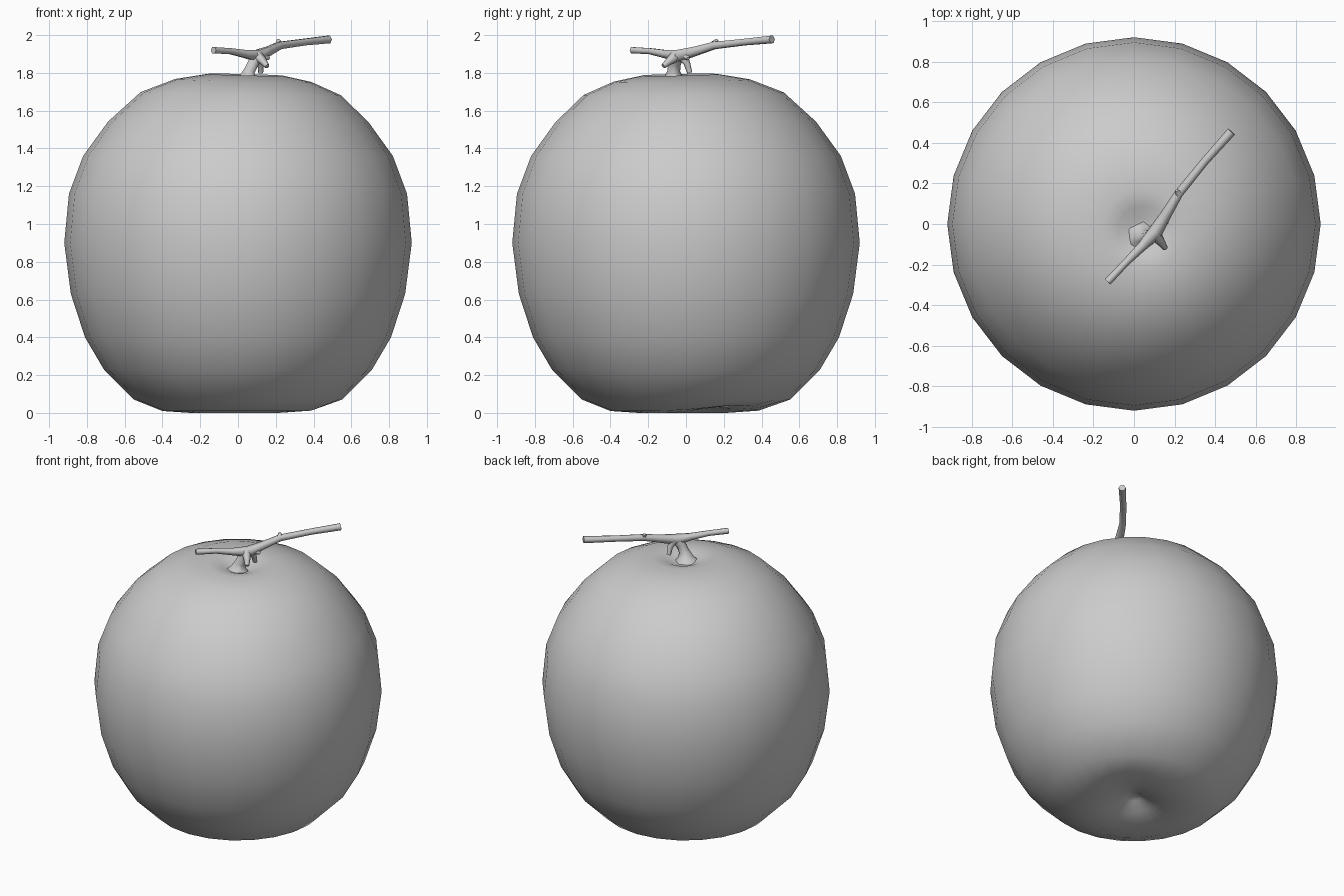
import bpy
import bmesh
import math

cube = bpy.data.objects.get("Cube")
if cube:
    bpy.data.objects.remove(cube, do_unlink=True)

GREY = (0.6, 0.6, 0.6, 1.0)
mat = bpy.data.materials.new("plain grey")
mat.use_nodes = True
mat.diffuse_color = GREY
mat.node_tree.nodes["Principled BSDF"].inputs["Base Color"].default_value = GREY


def link(name, data):
    obj = bpy.data.objects.new(name, data)
    bpy.context.collection.objects.link(obj)
    data.materials.append(mat)
    bpy.ops.object.select_all(action="DESELECT")
    obj.select_set(True)
    bpy.context.view_layer.objects.active = obj
    return obj


# Fruit body: a lathed profile with a dimple at each pole
PROFILE = [(0, 0.10), (0.05, 0.08), (0.12, 0.035), (0.25, 0.0), (0.40, 0.01),
           (0.55, 0.07), (0.71, 0.23), (0.81, 0.40), (0.885, 0.63),
           (0.92, 0.90), (0.895, 1.16), (0.82, 1.36), (0.69, 1.54),
           (0.53, 1.69), (0.36, 1.76), (0.20, 1.79), (0.12, 1.775),
           (0.06, 1.75), (0, 1.745)]
SIDES = 24
bm = bmesh.new()
rings = []
for r, z in PROFILE:
    top = max(0.0, (z - 1.5) / 0.3)
    dx, dy = 0.05 * top * (1 - r), -0.04 * top * (1 - r)
    if r == 0:
        rings.append([bm.verts.new((dx, dy, z))])
        continue
    ring = []
    for i in range(SIDES):
        a = 2 * math.pi * i / SIDES
        x, y = r * math.cos(a), r * math.sin(a)
        h = z - 0.025 * top * x + 0.02 * top * y      # slightly tilted crown
        if z < 0.05:                                  # shallow notch under the base
            h += 0.03 * max(0.0, math.cos(a - math.pi / 4)) ** 4
        ring.append(bm.verts.new((x + dx, y + dy, h)))
    rings.append(ring)
for lo, hi in zip(rings, rings[1:]):
    for i in range(SIDES):
        j = (i + 1) % SIDES
        if len(lo) == 1:
            bm.faces.new((lo[0], hi[j], hi[i]))
        elif len(hi) == 1:
            bm.faces.new((lo[i], lo[j], hi[0]))
        else:
            bm.faces.new((lo[i], lo[j], hi[j], hi[i]))
bmesh.ops.recalc_face_normals(bm, faces=bm.faces)
mesh = bpy.data.meshes.new("fruit_body")
bm.to_mesh(mesh)
bm.free()
link("fruit_body", mesh)
bpy.ops.object.shade_smooth()


def twig(name, points):
    """Tapered six-sided tube through (x, y, z, radius) points."""
    curve = bpy.data.curves.new(name, "CURVE")
    curve.dimensions = "3D"
    curve.bevel_depth = 1.0
    curve.bevel_resolution = 1
    curve.use_fill_caps = True
    spline = curve.splines.new("POLY")
    spline.points.add(len(points) - 1)
    for p, (x, y, z, r) in zip(spline.points, points):
        p.co = (x, y, z, 1)
        p.radius = r
    link(name, curve)
    bpy.ops.object.convert(target="MESH")
    bpy.ops.object.shade_smooth_by_angle(angle=math.radians(65))


# Cross branch, the stalk that carries it, and broken stubs
twig("branch", [(-0.13, -0.285, 1.92, 0.019), (-0.04, -0.19, 1.915, 0.018),
                (0.04, -0.11, 1.90, 0.024), (0.105, -0.04, 1.89, 0.036),
                (0.16, 0.05, 1.915, 0.027), (0.22, 0.15, 1.945, 0.022),
                (0.35, 0.31, 1.963, 0.020), (0.48, 0.455, 1.977, 0.023)])
twig("stalk", [(0.045, -0.065, 1.735, 0.09), (0.05, -0.065, 1.775, 0.05),
               (0.06, -0.065, 1.81, 0.034), (0.08, -0.06, 1.85, 0.033),
               (0.105, -0.045, 1.89, 0.036)])
twig("front_stub", [(0.10, -0.05, 1.89, 0.034), (0.13, -0.085, 1.865, 0.022),
                    (0.155, -0.12, 1.835, 0.013)])
twig("back_stub", [(0.11, -0.02, 1.89, 0.03), (0.12, 0.005, 1.85, 0.018),
                   (0.12, 0.02, 1.80, 0.014)])
twig("branch_knot", [(0.13, 0.0, 1.895, 0.026), (0.165, 0.01, 1.875, 0.01)])
twig("branch_bud", [(0.22, 0.15, 1.955, 0.018), (0.21, 0.165, 1.975, 0.008)])
